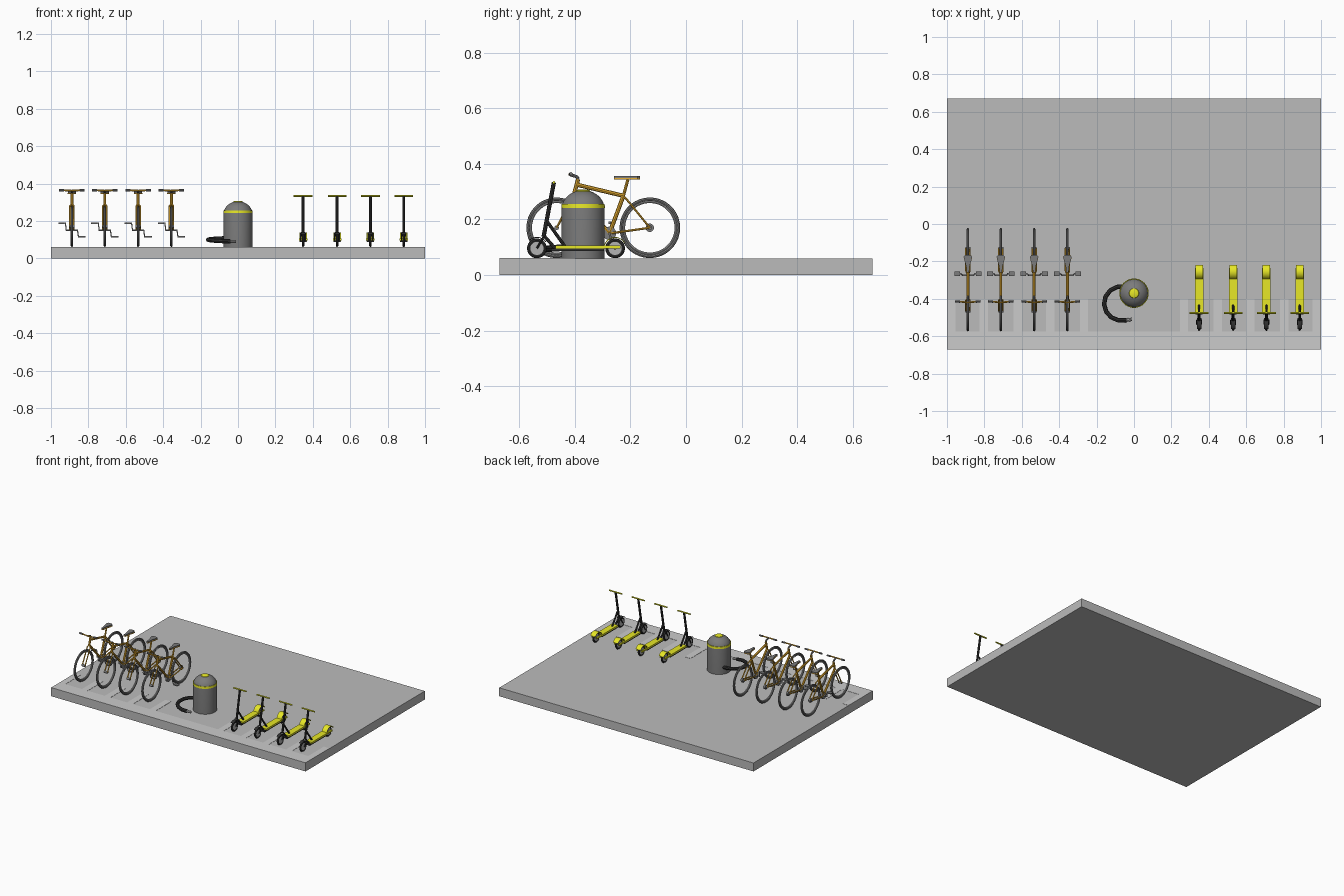
import bpy, bmesh, math
from mathutils import Matrix, Vector

if "Cube" in bpy.data.objects:
    bpy.data.objects.remove(bpy.data.objects["Cube"])


def material(name, r, g, b):
    m = bpy.data.materials.new(name)
    m.diffuse_color = (r, g, b, 1)
    m.use_nodes = True
    m.node_tree.nodes["Principled BSDF"].inputs["Base Color"].default_value = m.diffuse_color
    return m


ORANGE = material("orange", 0.80, 0.42, 0.03)
YELLOW = material("yellow", 0.80, 0.80, 0.02)
BLACK = material("black", 0.03, 0.03, 0.03)
DARK = material("dark_grey", 0.20, 0.20, 0.20)
PAVE = material("paving_grey", 0.50, 0.50, 0.50)
PAINT = material("marking_grey", 0.63, 0.63, 0.63)
STEEL = material("steel", 0.45, 0.45, 0.45)


def finish(bm, name, mat, smooth=True):
    bmesh.ops.recalc_face_normals(bm, faces=bm.faces)
    me = bpy.data.meshes.new(name)
    bm.to_mesh(me)
    bm.free()
    ob = bpy.data.objects.new(name, me)
    bpy.context.collection.objects.link(ob)
    return style(ob, mat, smooth)


def style(ob, mat, smooth=True):
    ob.data.materials.append(mat)
    if smooth:
        bpy.ops.object.select_all(action='DESELECT')
        ob.select_set(True)
        bpy.context.view_layer.objects.active = ob
        bpy.ops.object.shade_smooth_by_angle(angle=math.radians(35))
    return ob


def boxes(name, ranges, mat):
    """Each range is x0, x1, y0, y1, z0, z1."""
    bm = bmesh.new()
    for x0, x1, y0, y1, z0, z1 in ranges:
        m = Matrix.Translation(((x0+x1)/2, (y0+y1)/2, (z0+z1)/2)) @ Matrix.Diagonal((x1-x0, y1-y0, z1-z0, 1))
        bmesh.ops.create_cube(bm, size=1, matrix=m)
    return finish(bm, name, mat, False)


def tubes(name, paths, r, mat, curved=False):
    cu = bpy.data.curves.new(name, 'CURVE')
    cu.dimensions = '3D'
    cu.bevel_depth, cu.bevel_resolution, cu.use_fill_caps = r, 2, True
    cu.resolution_u = 8
    for pts in paths:
        if curved:
            s = cu.splines.new('NURBS')
            s.order_u, s.use_endpoint_u = 3, True
        else:
            s = cu.splines.new('POLY')
        s.points.add(len(pts) - 1)
        for p, co in zip(s.points, pts):
            p.co = (*co, 1)
    ob = bpy.data.objects.new(name, cu)
    bpy.context.collection.objects.link(ob)
    bpy.ops.object.select_all(action='DESELECT')
    ob.select_set(True)
    bpy.context.view_layer.objects.active = ob
    bpy.ops.object.convert(target='MESH')
    return style(bpy.context.object, mat)


def lathe(name, profile, centre, mat, axis='Z', closed=False, steps=36):
    """Spin a (radius, height) profile around an axis."""
    bm = bmesh.new()
    vs = [bm.verts.new((r, 0, h)) for r, h in profile]
    es = [bm.edges.new(p) for p in zip(vs, vs[1:])]
    if closed:
        es.append(bm.edges.new((vs[-1], vs[0])))
    bmesh.ops.spin(bm, geom=vs + es, axis=(0, 0, 1), cent=(0, 0, 0), steps=steps, angle=2*math.pi)
    bmesh.ops.remove_doubles(bm, verts=bm.verts, dist=1e-5)
    if axis == 'X':
        bm.transform(Matrix.Rotation(math.pi/2, 4, 'Y'))
    bm.transform(Matrix.Translation(centre))
    return finish(bm, name, mat)


def disc(name, y, z, r, w, mat):
    return lathe(name, [(0, -w), (r, -w), (r, w), (0, w)], (0, y, z), mat, 'X', steps=24)


def ring(name, y, z, R, r, mat, steps=36):
    prof = [(R + r*math.cos(a), r*math.sin(a)) for a in (i*math.pi/4 for i in range(8))]
    return lathe(name, prof, (0, y, z), mat, 'X', True, steps)


def fender(name, y, z, r, w, a0, a1, mat):
    bm = bmesh.new()
    rows = []
    for i in range(11):
        a = math.radians(a0 + (a1-a0)*i/10)
        rows.append([bm.verts.new((x, y + q*math.cos(a), z + q*math.sin(a)))
                     for x, q in ((-w, r), (w, r), (w, r+.003), (-w, r+.003))])
    for a, b in zip(rows, rows[1:]):
        for k in range(4):
            bm.faces.new((a[k], a[(k+1) % 4], b[(k+1) % 4], b[k]))
    bm.faces.new(rows[0])
    bm.faces.new(rows[-1])
    return finish(bm, name, mat)


def repeat(parts, xs):
    for ob in parts:
        for x in xs[1:]:
            c = ob.copy()
            c.location.x = x
            bpy.context.collection.objects.link(c)
        ob.location.x = xs[0]


# Paved platform and painted bay markings
boxes("platform", [(-1, 1, -.67, .67, 0, .06)], PAVE)
starts = [-1, -.825, -.645, -.47, -.29]
bays = [(x, x+.045, -.575, -.40, .059, .0615) for x in starts]
bays += [(-b, -a, *rest) for a, b, *rest in bays]
boxes("bay_markings", [(-1, 1, -.67, -.575, .059, .0615)] + bays, PAINT)

# Charging post with dome, band, cap and hose
C = (0, -.37, 0)
dome = [(.077*math.cos(a), .238 + .067*math.sin(a)) for a in (i*math.pi/20 for i in range(11))]
lathe("charging_post", [(0, .06), (.077, .06)] + dome[:-1] + [(0, .305)], C, DARK, steps=48)
lathe("post_band", [(.074, .241), (.0785, .241), (.0775, .256), (.072, .256)], C, YELLOW, closed=True, steps=48)
lathe("post_cap", [(.028, .298), (.025, .304), (.018, .307), (0, .307)], C, YELLOW, steps=24)
arc = [(-.065 + .095*math.cos(a), -.425 + .092*math.sin(a), .108 - .018*i/8)
       for i, a in enumerate(math.radians(80 + 205*k/8) for k in range(9))]
tubes("hose", [[(0, -.335, .108)] + arc], .012, BLACK, True)
e = Vector(arc[-1])
tubes("hose_plug", [[e, e + Vector((.028, .004, 0))]], .009, STEEL)

# Bicycle, modelled at x = 0
FY, RY, WZ = -.465, -.13, .17
bb, seat_top, head_hi, head_lo = (0, -.275, .15), (0, -.225, .285), (0, -.388, .345), (0, -.402, .292)
bike = []
for n, y in (("front", FY), ("rear", RY)):
    bike += [ring(n + "_tyre", y, WZ, .1025, .0065, DARK),
             ring(n + "_rim", y, WZ, .0935, .0045, STEEL),
             disc(n + "_hub", y, WZ, .008, .013, DARK)]
bike.append(disc("rear_sprocket", RY, WZ, .015, .006, DARK))
bike.append(disc("chainring", bb[1], bb[2], .024, .006, DARK))
bike.append(tubes("bike_main_frame", [
    [head_lo, bb], [bb, seat_top], [(0, -.393, .325), seat_top], [head_lo, head_hi]], .0075, ORANGE))
stays = []
for s in (-.011, .011):
    stays += [[bb, (s, -.25, .153), (s, RY, WZ)], [seat_top, (s, -.205, .262), (s, RY, WZ)],
              [head_lo, (s, -.407, .28), (s, FY, WZ)]]
bike.append(tubes("bike_stays_and_fork", stays, .004, ORANGE))
bike.append(tubes("seat_post", [[seat_top, (0, -.209, .343)]], .0055, ORANGE))
bike.append(tubes("stem", [[head_hi, (0, -.392, .353), (0, -.418, .362)]], .006, DARK))
bike.append(tubes("bike_handlebar", [[(-.065, -.414, .364), (0, -.419, .362), (.065, -.414, .364)]], .0045, ORANGE))
bike.append(tubes("bike_grips", [[(s*.042, -.4155, .3633), (s*.068, -.4135, .364)] for s in (-1, 1)], .006, DARK))
bike.append(tubes("cranks", [
    [(0, -.275, .15), (-.03, -.275, .15), (-.035, -.267, .188), (-.05, -.267, .188)],
    [(0, -.275, .15), (.03, -.275, .15), (.035, -.267, .115), (.05, -.267, .115)]], .004, STEEL))
bike.append(boxes("pedals", [(-.073, -.043, -.278, -.253, .184, .192), (.043, .073, -.278, -.253, .111, .119)], DARK))


def saddle(name, z0, z1, k, mat):
    half = [(.006, -.258), (.009, -.225), (.018, -.195), (.022, -.175), (.014, -.166)]
    outline = [(x*k, y) for x, y in half] + [(-x*k, y) for x, y in reversed(half)]
    bm = bmesh.new()
    f = bm.faces.new([bm.verts.new((x, y, z0)) for x, y in outline])
    top = bmesh.ops.extrude_face_region(bm, geom=[f])
    bmesh.ops.translate(bm, vec=(0, 0, z1-z0), verts=[v for v in top["geom"] if isinstance(v, bmesh.types.BMVert)])
    return finish(bm, name, mat)


bike += [saddle("saddle", .346, .356, 1, DARK), saddle("saddle_trim", .343, .349, 1.04, ORANGE)]
repeat(bike, [-.888, -.712, -.534, -.356])

# Kick scooter, modelled at x = 0
SF, SR, SZ = -.536, -.255, .096
scooter = []
for n, y in (("scooter_front", SF), ("scooter_rear", SR)):
    scooter += [ring(n + "_tyre", y, SZ, .0285, .007, BLACK, 28), disc(n + "_wheel", y, SZ, .026, .005, STEEL)]
scooter.append(boxes("deck", [(-.023, .023, -.47, -.292, .096, .106),
                              (-.023, -.012, -.292, -.235, .096, .106),
                              (.012, .023, -.292, -.235, .096, .106)], YELLOW))
scooter.append(boxes("deck_underside", [(-.019, .019, -.485, -.295, .086, .096)], BLACK))
scooter.append(fender("rear_fender", SR, SZ, .038, .020, 30, 168, YELLOW))
scooter.append(fender("front_fender", SF, SZ, .038, .012, 35, 130, BLACK))
scooter.append(tubes("steering_pole", [[(0, -.512, .138), (0, -.475, .333)]], .0075, BLACK))
scooter.append(tubes("scooter_fork", [[(0, -.511, .142), (s, -.514, .134), (s, SF, SZ)] for s in (-.012, .012)], .004, BLACK))
scooter.append(tubes("deck_brace", [[(0, -.501, .195), (0, -.432, .098)],
                                    [(0, -.511, .142), (0, -.47, .095)]], .006, BLACK))
scooter.append(tubes("rear_axle", [[(-.02, SR, SZ), (.02, SR, SZ)]], .005, BLACK))
scooter.append(tubes("scooter_handlebar", [[(-.05, -.475, .333), (.05, -.475, .333)]], .005, YELLOW))
repeat(scooter, [.348, .53, .708, .886])
